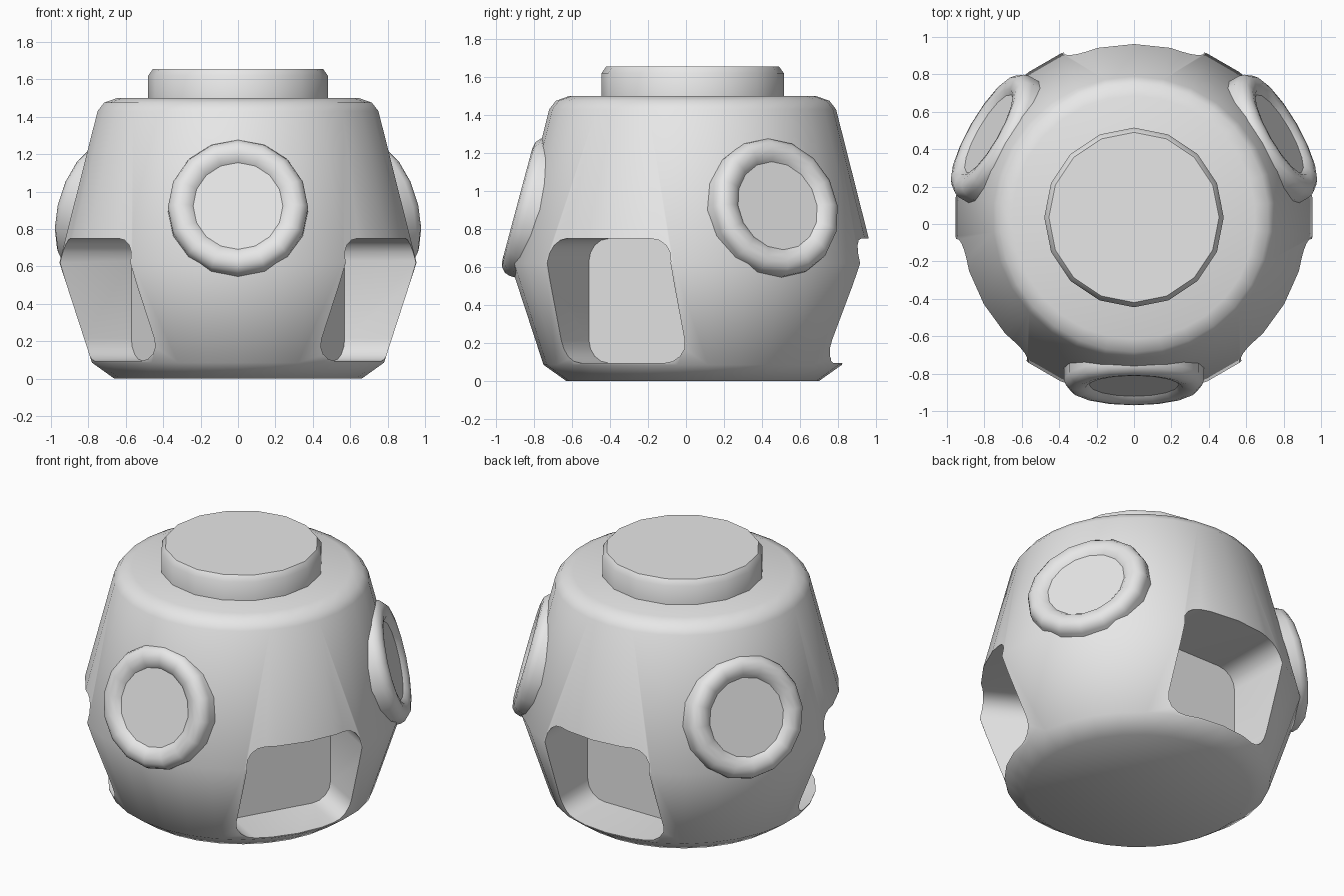
import bpy
import bmesh
from math import sin, cos, pi, radians
from mathutils import Matrix, Vector

default = bpy.data.objects.get("Cube")
if default:
    bpy.data.objects.remove(default, do_unlink=True)

grey = bpy.data.materials.new("plain grey")
grey.use_nodes = True
grey.diffuse_color = (0.8, 0.8, 0.8, 1)
grey.node_tree.nodes["Principled BSDF"].inputs["Base Color"].default_value = (0.8, 0.8, 0.8, 1)

CENTRE = Vector((0, 0.035, 0))


def make_object(name, bm, matrix):
    bmesh.ops.recalc_face_normals(bm, faces=bm.faces)
    bm.transform(matrix)
    mesh = bpy.data.meshes.new(name)
    bm.to_mesh(mesh)
    bm.free()
    mesh.materials.append(grey)
    obj = bpy.data.objects.new(name, mesh)
    bpy.context.collection.objects.link(obj)
    return obj


def activate(obj):
    bpy.ops.object.select_all(action='DESELECT')
    obj.select_set(True)
    bpy.context.view_layer.objects.active = obj


def smooth(obj):
    activate(obj)
    bpy.ops.object.shade_smooth_by_angle(angle=radians(40))


def lathe(name, profile, sides, matrix):
    """Closed solid turned round local z, with a vertex on local +y."""
    bm = bmesh.new()
    rings = []
    for r, z in profile:
        angles = [pi / 2 + 2 * pi * i / sides for i in range(sides)]
        rings.append([bm.verts.new((r * cos(a), r * sin(a), z)) for a in angles])
    for low, high in zip(rings, rings[1:]):
        for i in range(sides):
            j = (i + 1) % sides
            bm.faces.new((low[i], low[j], high[j], high[i]))
    bm.faces.new(rings[0][::-1])
    bm.faces.new(rings[-1])
    return make_object(name, bm, matrix)


def outward(angle):
    """Frame with local z pointing out from the body and local y up."""
    turn = Matrix.Rotation(angle + pi / 2, 4, 'Z')
    return Matrix.Translation(CENTRE) @ turn @ Matrix.Rotation(pi / 2, 4, 'X')


def window_cutter(name, angle):
    """Rounded rectangle pushed outward from the flat back of the recess."""
    half, bottom, top, radius, steps = 0.375, 0.095, 0.75, 0.12, 4
    corners = [(half, top), (-half, top), (-half, bottom), (half, bottom)]
    bm = bmesh.new()
    outline = []
    for k, (x, y) in enumerate(corners):
        cx = x - radius if x > 0 else x + radius
        cy = y - radius if y == top else y + radius
        for s in range(steps + 1):
            a = (k + s / steps) * pi / 2
            outline.append(bm.verts.new((cx + radius * cos(a), cy + radius * sin(a), 0.442)))
    face = bm.faces.new(outline)
    out = bmesh.ops.extrude_face_region(bm, geom=[face])
    moved = [v for v in out["geom"] if isinstance(v, bmesh.types.BMVert)]
    bmesh.ops.translate(bm, verts=moved, vec=(0, 0, 0.9))
    obj = make_object(name, bm, outward(angle))
    obj.hide_render = True
    return obj


# Main body, widest a little below the middle
body = lathe("body", [(0.665, 0), (0.785, 0.085), (0.96, 0.62), (0.755, 1.43),
                      (0.72, 1.475), (0.65, 1.5)], 30, Matrix.Translation(CENTRE))

# Three flat-backed window recesses
for degrees in (-30, 90, 210):
    cutter = window_cutter("window_cutter", radians(degrees))
    mod = body.modifiers.new("recess", 'BOOLEAN')
    mod.operation = 'DIFFERENCE'
    mod.solver = 'EXACT'
    mod.object = cutter
    activate(body)
    bpy.ops.object.modifier_apply(modifier=mod.name)
    bpy.data.objects.remove(cutter, do_unlink=True)
smooth(body)

# Neck on top
smooth(lathe("neck", [(0.48, 1.48), (0.48, 1.62), (0.455, 1.655)], 16,
             Matrix.Translation(CENTRE)))

# Three round portholes, tilted back to follow the body wall
ring = [(0.375, -0.2), (0.375, 0.0), (0.365, 0.03), (0.34, 0.053), (0.305, 0.06),
        (0.265, 0.052), (0.24, 0.03)]
for name, degrees in (("front", -90), ("left", 30), ("right", 150)):
    place = (outward(radians(degrees)) @ Matrix.Translation((0, 0.915, 0.865))
             @ Matrix.Rotation(radians(-15), 4, 'X'))
    smooth(lathe(name + "_porthole", ring, 16, place))
